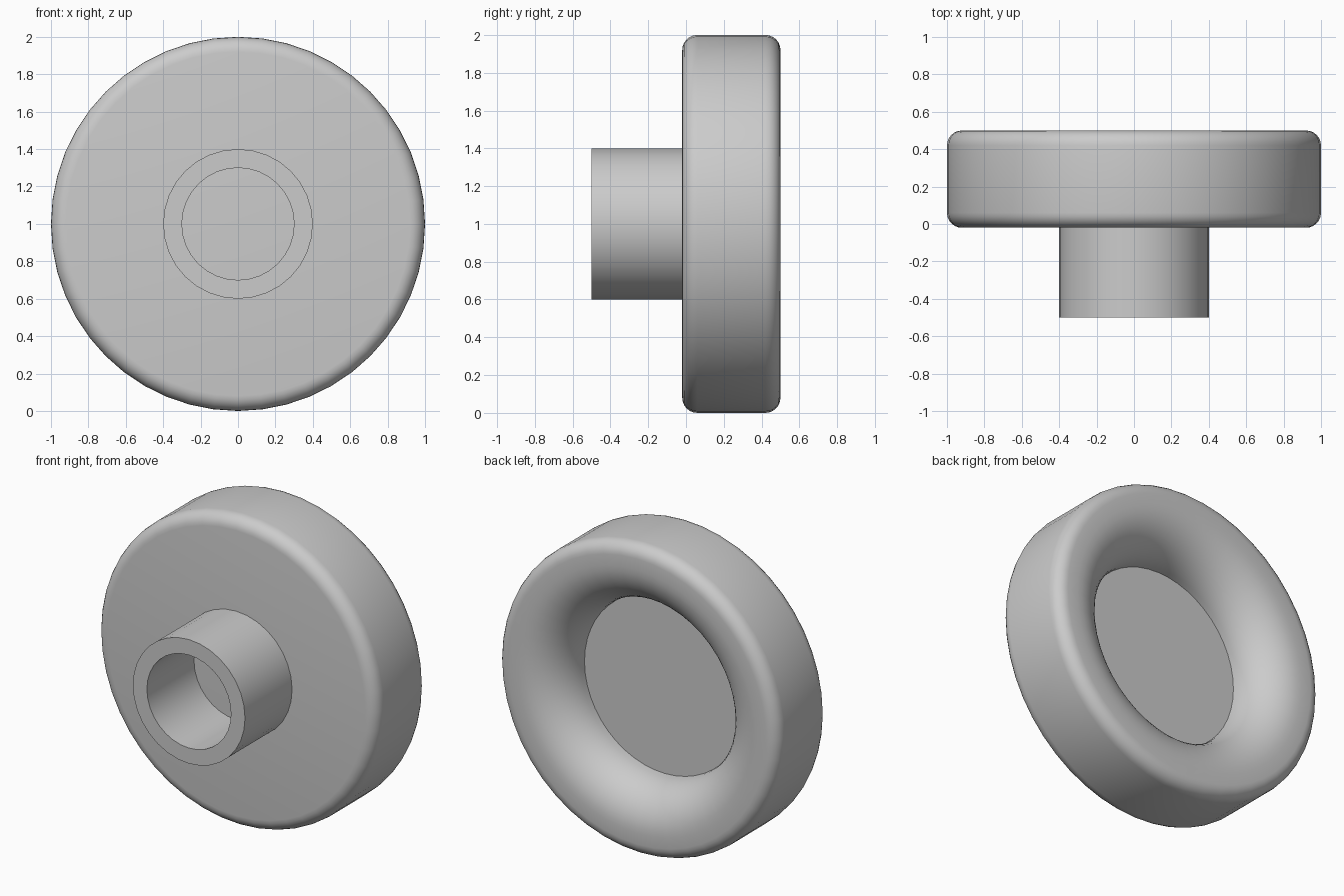
import bpy, bmesh
from math import sin, cos, pi, radians

if "Cube" in bpy.data.objects:
    bpy.data.objects.remove(bpy.data.objects["Cube"], do_unlink=True)

grey = bpy.data.materials.new("plain grey")
grey.use_nodes = True
colour = (0.6, 0.6, 0.6, 1)
grey.diffuse_color = colour
grey.node_tree.nodes["Principled BSDF"].inputs["Base Color"].default_value = colour


def arc(r, y, radius, start, end, steps):
    """Arc points (distance from axis, depth), angles in degrees."""
    angles = [radians(start + (end - start) * i / steps) for i in range(steps + 1)]
    return [(r + radius * cos(a), y + radius * sin(a)) for a in angles]


def lathe(name, profile, sides, closed=False):
    """Turn a profile about the front-to-back axis at mid height."""
    bm = bmesh.new()
    verts = [bm.verts.new((r, y, 0)) for r, y in profile]
    pairs = list(zip(verts, verts[1:]))
    if closed:
        pairs.append((verts[-1], verts[0]))
    edges = [bm.edges.new(p) for p in pairs]
    bmesh.ops.spin(bm, geom=verts + edges, cent=(0, 0, 0), axis=(0, 1, 0),
                   angle=2 * pi, steps=sides, use_merge=True)
    bmesh.ops.remove_doubles(bm, verts=bm.verts, dist=0.0001)
    bmesh.ops.recalc_face_normals(bm, faces=bm.faces)
    mesh = bpy.data.meshes.new(name)
    bm.to_mesh(mesh)
    bm.free()
    mesh.materials.append(grey)
    obj = bpy.data.objects.new(name, mesh)
    obj.location.z = 1
    bpy.context.collection.objects.link(obj)
    bpy.ops.object.select_all(action='DESELECT')
    obj.select_set(True)
    bpy.context.view_layer.objects.active = obj
    bpy.ops.object.shade_smooth_by_angle(angle=radians(35))
    return obj


# Round head: flat front, softened outer edges, dished back with a flat floor
front, back, fillet, lip = -0.02, 0.5, 0.08, 0.28
head = [(0, front)]
head += arc(1 - fillet, front + fillet, fillet, -90, 0, 6)
head += arc(1 - fillet, back - fillet, fillet, 0, 90, 6)
head += arc(0.85, back - lip, lip, 90, 180, 12)
head += [(0, back - lip)]
lathe("round_head", head, 48)

# Hollow stem standing out from the front face
lathe("hollow_stem", [(0.3, -0.5), (0.4, -0.5), (0.4, 0.0), (0.3, 0.0)], 32, closed=True)
